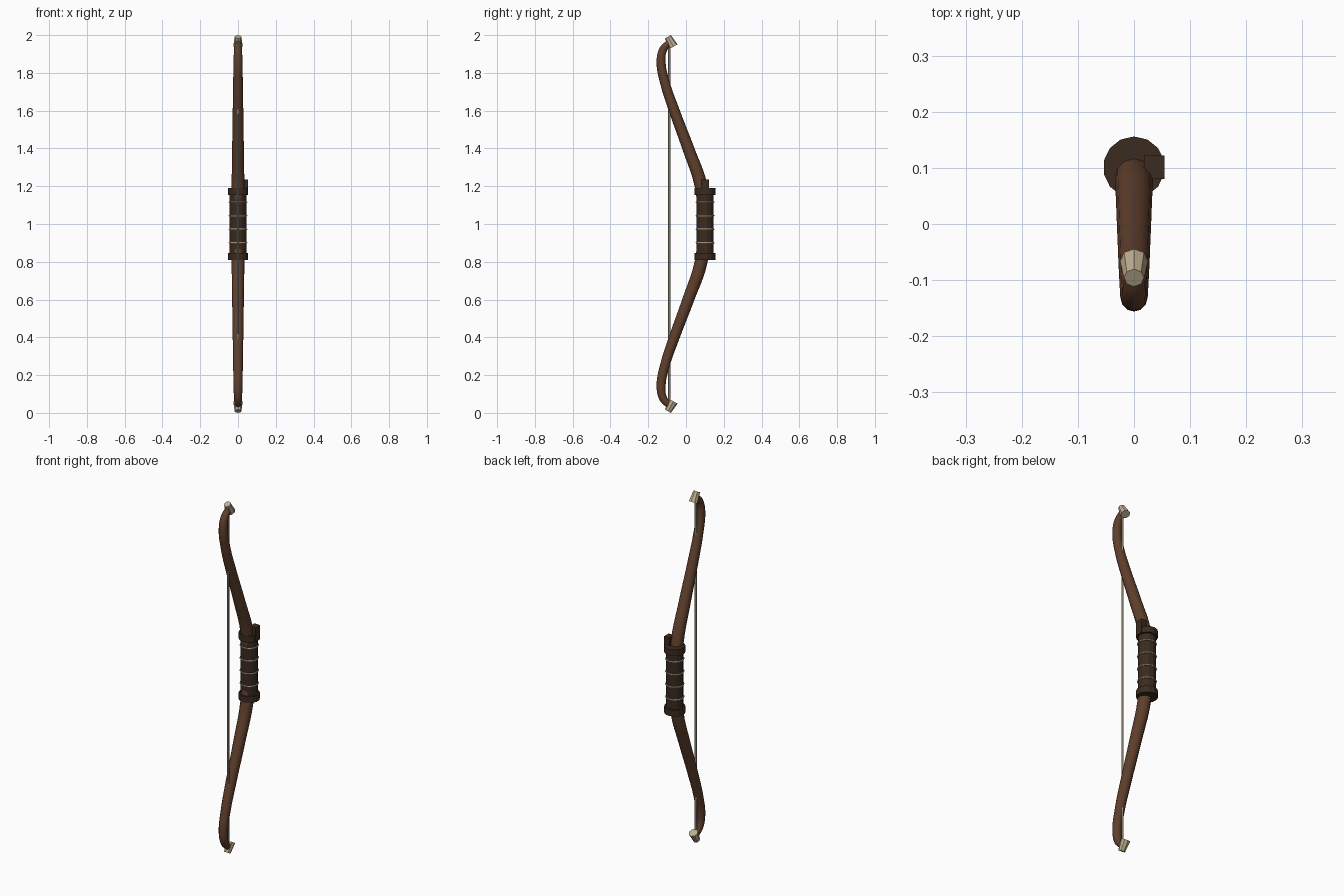
import bpy, math

if "Cube" in bpy.data.objects:
    bpy.data.objects.remove(bpy.data.objects["Cube"])


def material(name, rgb):
    m = bpy.data.materials.new(name)
    m.diffuse_color = (*rgb, 1)
    m.use_nodes = True
    m.node_tree.nodes["Principled BSDF"].inputs["Base Color"].default_value = m.diffuse_color
    return m


WOOD = material("wood", (0.115, 0.05, 0.025))
LEATHER = material("leather", (0.042, 0.024, 0.014))
BONE = material("bone", (0.52, 0.43, 0.28))
CORD = material("cord", (0.36, 0.31, 0.22))
GRIP_Y = 0.101


def finish(name, mat, smooth=False):
    ob = bpy.context.object
    ob.name = name
    ob.data.materials.append(mat)
    if smooth:
        bpy.ops.object.shade_smooth_by_angle(angle=math.radians(35))
    return ob


def cone(name, mat, sides, r1, r2, depth, loc, rot=(0, 0, 0), smooth=False):
    bpy.ops.mesh.primitive_cone_add(vertices=sides, radius1=r1, radius2=r2,
                                    depth=depth, location=loc, rotation=rot)
    return finish(name, mat, smooth)


# limb path for the upper half: y, height above the middle, radius
LIMB = [(0.098, 0.0, 0.035), (0.08, 0.20, 0.034), (0.012, 0.40, 0.031),
        (-0.062, 0.60, 0.028), (-0.112, 0.75, 0.0255), (-0.132, 0.86, 0.024),
        (-0.120, 0.925, 0.021), (-0.088, 0.96, 0.017)]


def limb(name, side):
    cu = bpy.data.curves.new(name, 'CURVE')
    cu.dimensions = '3D'
    cu.bevel_depth = 1
    cu.bevel_resolution = 4
    cu.resolution_u = 5
    cu.use_fill_caps = True
    sp = cu.splines.new('BEZIER')
    sp.bezier_points.add(len(LIMB) - 1)
    for p, (y, h, r) in zip(sp.bezier_points, LIMB):
        p.co = (0, y, 1 + side * h)
        p.radius = r
        p.handle_left_type = p.handle_right_type = 'AUTO'
    ob = bpy.data.objects.new(name, cu)
    bpy.context.collection.objects.link(ob)
    bpy.ops.object.select_all(action='DESELECT')
    ob.select_set(True)
    bpy.context.view_layer.objects.active = ob
    bpy.ops.object.convert(target='MESH')
    finish(name, WOOD, True)


for label, side in (("upper", 1), ("lower", -1)):
    limb(label + "_limb", side)
    # tapered nock cap, leaning back over the string
    tilt = math.radians(30)
    cone(label + "_nock_cap", BONE, 8, 0.025, 0.018, 0.06,
         (0, -0.081, 1 + side * 0.965),
         (tilt if side > 0 else math.pi - tilt, 0, 0))
    # collar at the end of the grip
    cone(label + "_grip_collar", LEATHER, 14, 0.055, 0.055, 0.036,
         (0, GRIP_Y, 1 + side * 0.172))

# grip sleeve
cone("grip", LEATHER, 14, 0.045, 0.045, 0.34, (0, GRIP_Y, 1))

# cord rings round the grip
for i in range(4):
    bpy.ops.mesh.primitive_torus_add(major_segments=16, minor_segments=6,
                                     major_radius=0.046, minor_radius=0.004,
                                     location=(0, GRIP_Y, 0.9 + i * 0.072))
    finish("grip_ring_%d" % (i + 1), BONE)

# arrow rest block
bpy.ops.mesh.primitive_cube_add(size=1, location=(0.036, 0.101, 1.195))
bpy.context.object.scale = (0.036, 0.042, 0.08)
finish("arrow_rest", LEATHER)

# string
cone("bow_string", CORD, 6, 0.006, 0.006, 1.92, (0, -0.089, 1))
